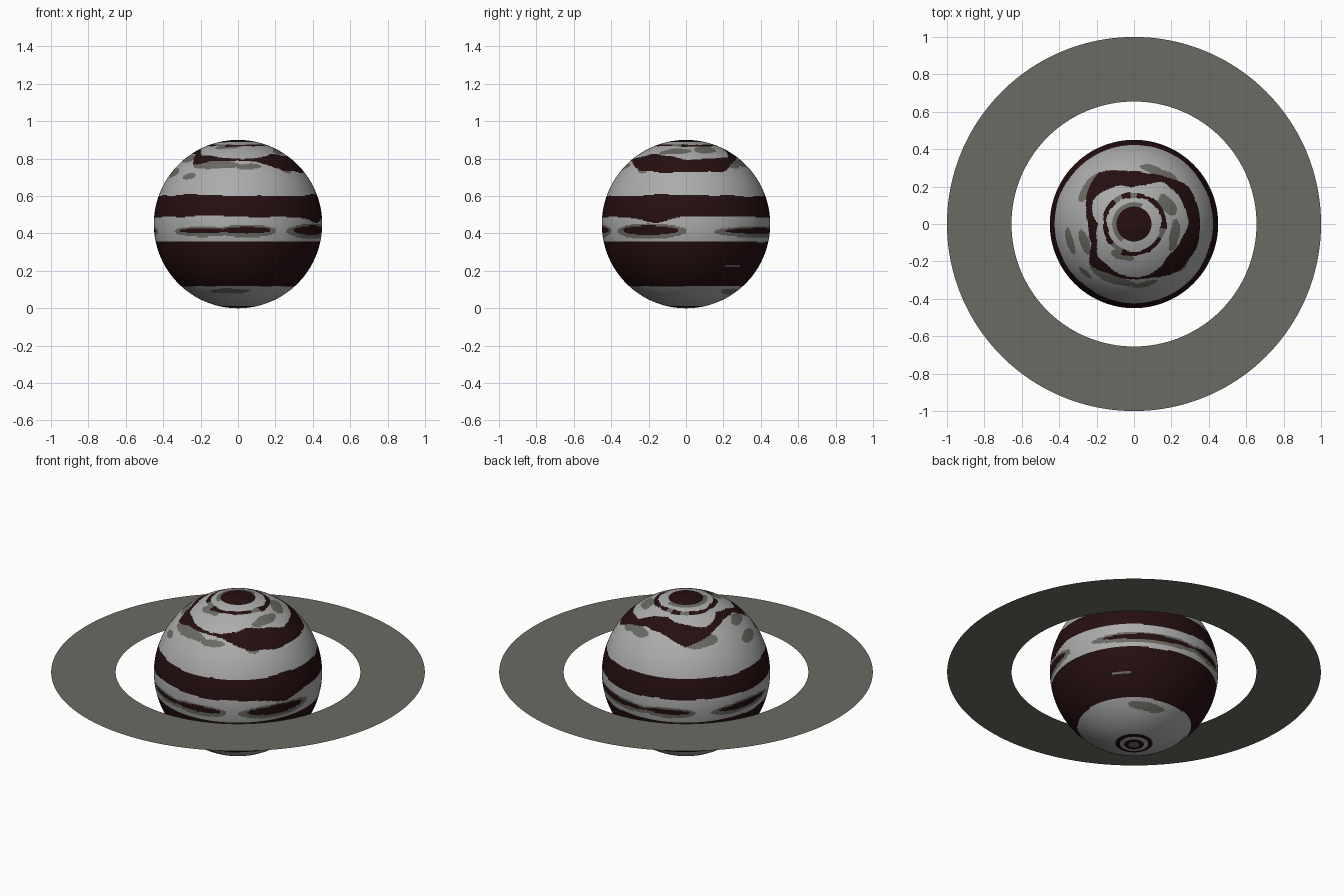
import bpy, bmesh, math

if "Cube" in bpy.data.objects:
    bpy.data.objects.remove(bpy.data.objects["Cube"])

R, RING_IN, RING_OUT = 0.45, 0.655, 1.0
LIGHT, DARK, GREY = 0, 1, 2


def material(name, rgb):
    m = bpy.data.materials.new(name)
    m.diffuse_color = (*rgb, 1)
    m.use_nodes = True
    m.node_tree.nodes["Principled BSDF"].inputs["Base Color"].default_value = m.diffuse_color
    return m


cloud_light = material("pale grey cloud", (0.41, 0.41, 0.41))
cloud_dark = material("dark maroon", (0.019, 0.0045, 0.005))
cloud_grey = material("warm mid grey", (0.145, 0.145, 0.125))


def make_object(name, bm, mats):
    me = bpy.data.meshes.new(name)
    bm.to_mesh(me)
    bm.free()
    ob = bpy.data.objects.new(name, me)
    bpy.context.collection.objects.link(ob)
    for m in mats:
        me.materials.append(m)
    return ob


def wave(a, amp, p=0.0):
    """Gentle periodic wobble for the cloud edges."""
    t = math.radians(a)
    return amp * (math.sin(3 * t + p) + 0.6 * math.sin(7 * t + 2 * p) + 0.4 * math.sin(13 * t + 3 * p)) / 2


def off(a, centre):
    return (a - centre + 180) % 360 - 180


def blob(a, v, ca, cv, ha, hv):
    """Oval patch: centre angle, centre value, half sizes."""
    return (off(a, ca) / ha) ** 2 + ((v - cv) / hv) ** 2 < 1


# northern storm band: angle, inner radius, outer radius seen from above
STORM = [(-180, .20, .245), (-155, .22, .25), (-138, .26, .32), (-120, .265, .295),
         (-90, .28, .298), (-72, .285, .30), (-58, .27, .33), (-45, .25, .35),
         (0, .285, .352), (35, .28, .352), (55, .27, .31), (75, .22, .28), (95, .20, .28),
         (125, .23, .33), (150, .25, .295), (180, .20, .245)]

# lens-shaped spots in the equatorial zone: angle, z, half angle, half height
LENSES = [(-115, .415, 19, .012), (-84, .418, 17, .018), (-27, .417, 22, .025),
          (62, .414, 34, .016), (112, .418, 16, .015), (170, .415, 22, .017)]

# loose grey patches: angle, z, half angle, half height
PATCHES = [(-135, .71, 7, .018), (-112, .765, 24, .022), (-80, .755, 12, .016),
           (-165, .725, 12, .025), (68, .78, 16, .022), (50, .775, 12, .03),
           (30, .845, 18, .02), (-15, .84, 22, .015), (-110, .86, 20, .012),
           (-42, .755, 7, .03), (140, .77, 18, .03), (-160, .80, 14, .02),
           (-100, .09, 24, .013), (65, .09, 22, .016), (170, .10, 14, .01)]


def storm_edges(a):
    for (a0, i0, o0), (a1, i1, o1) in zip(STORM, STORM[1:]):
        if a0 <= a <= a1:
            t = (a - a0) / (a1 - a0)
            return i0 + (i1 - i0) * t, o0 + (o1 - o0) * t
    return .25, .30


def cloud(a, z, r):
    # north cap
    if z > .66:
        if r < .095:
            return DARK
        if r < .115 and math.cos(math.radians(a - 150)) > 0.1:
            return GREY
        if .145 + wave(a, .006) < r < .17 + wave(a, .008, 1):
            return GREY if wave(a, 1, 2) > .35 else DARK
        lo, hi = storm_edges(a)
        if lo + wave(a, .008, .5) < r < hi + wave(a, .006, 2):
            return DARK
    # main belts
    if .49 + wave(a, .008, 1) - .03 * math.exp(-(off(a, -20) / 14) ** 2) < z < .603 + wave(a, .008, 2):
        return DARK
    if .118 + wave(a, .003) < z < .356 + wave(a, .004, 1):
        return GREY if blob(a, z, 40, .225, 8, .006) else DARK
    # equatorial zone
    if .35 < z < .48:
        for ca, cz, ha, hz in LENSES:
            if blob(a, z, ca, cz, ha, hz):
                return DARK
        for ca, cz, ha, hz in LENSES:
            if blob(a, z, ca, cz - .005, ha * 1.25, hz + .016):
                return GREY
    # south pole rings
    if z < .05:
        if r < .03:
            return GREY
        if r < .055 or .075 < r < .10:
            return DARK
    for p in PATCHES:
        if blob(a, z + wave(a, .008, 3), *p):
            return GREY
    return LIGHT


# planet: fine sphere, faces coloured by latitude and longitude
bm = bmesh.new()
bmesh.ops.create_uvsphere(bm, u_segments=256, v_segments=240, radius=R)
bmesh.ops.translate(bm, verts=bm.verts, vec=(0, 0, R))
for f in bm.faces:
    c = f.calc_center_median()
    f.material_index = cloud(math.degrees(math.atan2(c.y, c.x)), c.z, math.hypot(c.x, c.y))
    f.smooth = True
make_object("planet", bm, [cloud_light, cloud_dark, cloud_grey])

# ring: flat thin sheet around the equator
bm = bmesh.new()
N = 160
loops = []
for rad in (RING_IN, RING_OUT):
    loops.append([bm.verts.new((rad * math.cos(2 * math.pi * i / N),
                                rad * math.sin(2 * math.pi * i / N), R)) for i in range(N)])
inner, outer = loops
for i in range(N):
    j = (i + 1) % N
    bm.faces.new((inner[i], outer[i], outer[j], inner[j]))
make_object("ring", bm, [cloud_grey])
